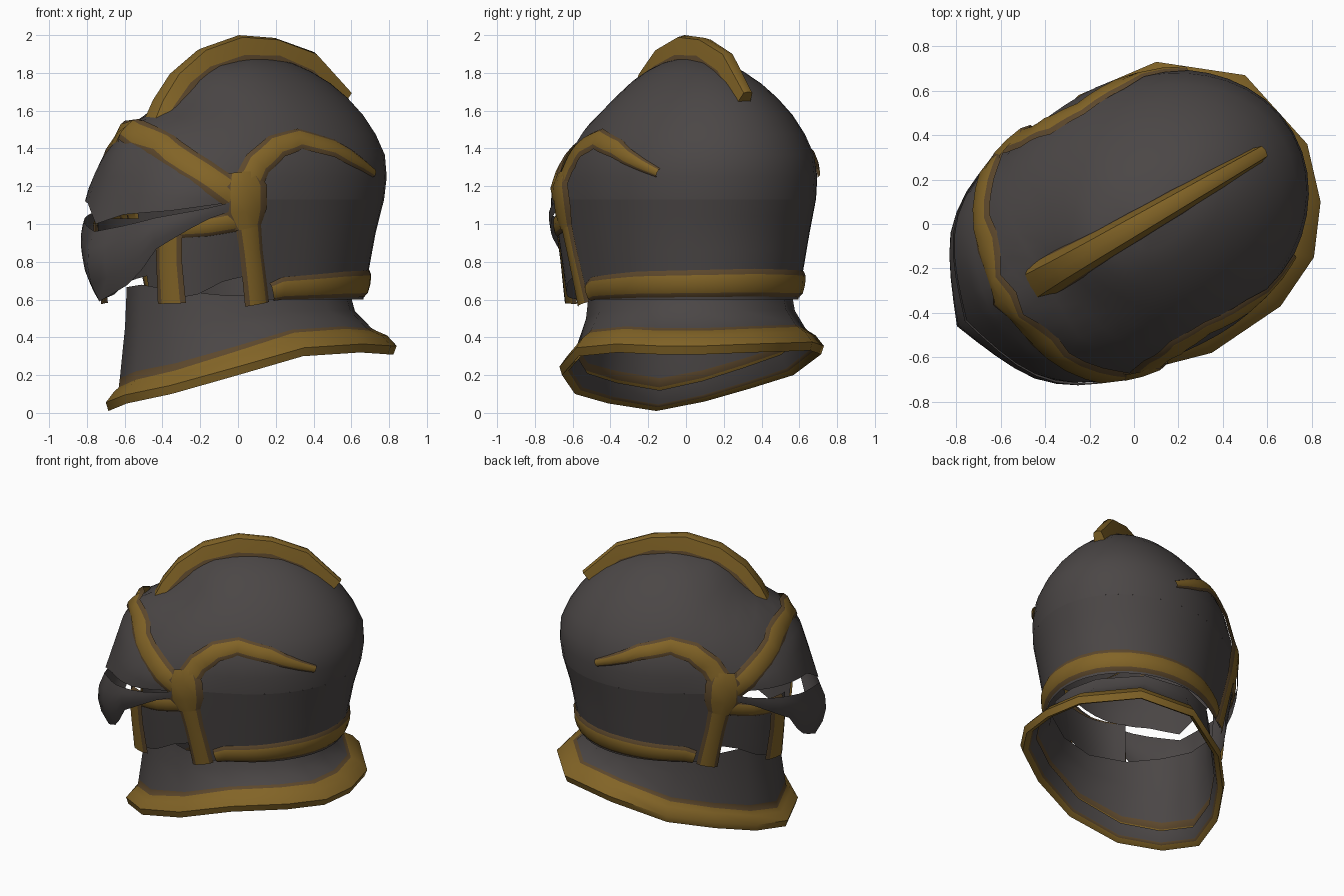
import bpy
import bmesh
from math import sin, cos, radians, atan2
from mathutils import Vector

cube = bpy.data.objects.get("Cube")
if cube:
    bpy.data.objects.remove(cube)


def material(name, rgb):
    m = bpy.data.materials.new(name)
    m.use_nodes = True
    m.diffuse_color = (*rgb, 1)
    bsdf = m.node_tree.nodes["Principled BSDF"]
    bsdf.inputs["Base Color"].default_value = (*rgb, 1)
    bsdf.inputs["Roughness"].default_value = 0.7
    return m


STEEL, GOLD, BROWN = range(3)
MATS = [material("dark_steel", (0.07, 0.062, 0.061)),
        material("old_gold", (0.225, 0.128, 0.02)),
        material("brown_edging", (0.108, 0.064, 0.025))]


def lerp_table(table, x):
    """Linear lookup in rows of (key, values...)."""
    if x <= table[0][0]:
        return table[0][1:]
    for lo, hi in zip(table, table[1:]):
        if x <= hi[0]:
            t = (x - lo[0]) / (hi[0] - lo[0])
            return tuple(p + (q - p) * t for p, q in zip(lo[1:], hi[1:]))
    return table[-1][1:]


# Shell rings: height, back radius, front radius, side radius
RINGS = [(0.58, 0.61, 0.76, 0.53), (0.95, 0.68, 0.79, 0.59), (1.2, 0.75, 0.79, 0.63),
         (1.38, 0.74, 0.79, 0.6), (1.5, 0.68, 0.75, 0.54), (1.6, 0.61, 0.56, 0.47),
         (1.7, 0.51, 0.45, 0.375), (1.78, 0.4, 0.37, 0.28), (1.85, 0.25, 0.25, 0.16),
         (1.89, 0.001, 0.001, 0.001)]
YAW = radians(210)


def place(u, w, z):
    """Forward, left-hand side and height to world space."""
    return Vector((u * cos(YAW) - w * sin(YAW), u * sin(YAW) + w * cos(YAW), z))


def shell(deg, z, push=0.0):
    back, front, side = lerp_table(RINGS, z)
    c, s = cos(radians(deg)), sin(radians(deg))
    n = 2 + max(0, c) * 1.2 * min(1, max(-0.2, (1.4 - z) / 0.25))
    a = front if c > 0 else back
    r = ((abs(c) / a) ** n + (abs(s) / side) ** n) ** (-1 / n) + push
    return place(r * c - 0.08, r * s, z)


def grid(name, rows, closed=False, colour=lambda i, j: STEEL, caps=False):
    """Skin rows of points into one smooth mesh."""
    n = len(rows[0])
    verts = [p for row in rows for p in row]
    faces, cols = [], []
    for i in range(len(rows) - 1):
        for j in range(n if closed else n - 1):
            k = (j + 1) % n
            faces.append((i * n + j, i * n + k, (i + 1) * n + k, (i + 1) * n + j))
            cols.append(colour(i, j))
    if caps:
        faces += [tuple(range(n))[::-1], tuple(range(len(verts) - n, len(verts)))]
        cols += [GOLD, GOLD]
    me = bpy.data.meshes.new(name)
    me.from_pydata(verts, [], faces)
    for m in MATS:
        me.materials.append(m)
    me.polygons.foreach_set("material_index", cols)
    bm = bmesh.new()
    bm.from_mesh(me)
    bmesh.ops.remove_doubles(bm, verts=bm.verts, dist=0.0021)
    bm.to_mesh(me)
    bm.free()
    ob = bpy.data.objects.new(name, me)
    bpy.context.collection.objects.link(ob)
    bpy.ops.object.select_all(action='DESELECT')
    ob.select_set(True)
    bpy.context.view_layer.objects.active = ob
    bpy.ops.object.shade_smooth_by_angle(angle=radians(50))
    return ob


def patch(name, start, end, cols, rows, low, high, push=lambda d, t: 0.0, ease=False):
    """Piece of the shell between two angles and two edge heights."""
    degs = [start + (end - start) * i / cols for i in range(cols + 1)]
    out = []
    for r in range(rows + 1):
        t = r / rows
        e = sin(t * radians(90)) if ease else t
        out.append([shell(d, low(d) + (high(d) - low(d)) * e, push(d, t)) for d in degs])
    return grid(name, out)


def ribbon(name, path, steps=3):
    """Low raised trim along (angle, height, half width) with brown edges."""
    pts = []
    for p, q in zip(path, path[1:]):
        pts += [[x + (y - x) * k / steps for x, y in zip(p, q)] for k in range(steps)]
    pts.append(path[-1])
    rows = []
    for i, (d, z, half) in enumerate(pts):
        a, b = pts[max(i - 1, 0)], pts[min(i + 1, len(pts) - 1)]
        tangent = shell(b[0], b[1]) - shell(a[0], a[1])
        normal = (shell(d + 1, z) - shell(d - 1, z)).cross(shell(d, z + .01) - shell(d, z - .01))
        normal.normalize()
        side = normal.cross(tangent).normalized()
        top = 0.016 + 0.1 * half
        rows.append([shell(d, z) + side * half * s + normal * h for s, h in
                     ((-1, .003), (-.66, top * .8), (0, top), (.66, top * .8), (1, .003))])
    return grid(name, rows, colour=lambda i, j: BROWN if j in (0, 3) else GOLD)


def mirrored(name, path, steps=3):
    ribbon("left_" + name, path, steps)
    ribbon("right_" + name, [(-d, z, h) for d, z, h in path], steps)


# Skull shell: crown above the brow line, and the back with the sides
BROW = [(0, 1.5), (20, 1.42), (40, 1.27), (56, 1.13)]


def brow(d):
    return lerp_table(BROW, min(abs(d), 360 - abs(d)))[0]


patch("crown", -180, 180, 48, 10, brow, lambda d: 1.89, ease=True)
patch("back_shell", 58, 302, 32, 6, lambda d: 0.6, lambda d: 1.13)

# Cheek guards with an arched lower edge
ARCH = [(22, 0.6), (36, 0.62), (48, 0.7), (60, 0.73)]
for label, sign in (("left", 1), ("right", -1)):
    patch(label + "_cheek_guard", 22 * sign, 62 * sign, 8, 4,
          lambda d: lerp_table(ARCH, abs(d))[0], lambda d: 1.03)

# Visor: beaked upper plate hanging lower on the left, and the pointed lower plate
UPPER_EDGE = [(-54, 1.14), (-30, 1.13), (-11, 1.11), (0, 1.0), (12, 1.05), (30, 1.07), (54, 1.12)]
patch("upper_visor", -54, 54, 18, 4, lambda d: lerp_table(UPPER_EDGE, d)[0],
      lambda d: max(brow(d), 1.14),
      lambda d, t: 0.005 + 0.155 * (1 - t) * (1 - abs(d) / 54) ** 1.7)
LOWER_PLATE = [(0, 0.59, 0.96), (16, 0.7, 1.0), (24, 0.86, 1.03), (42, 1.02, 1.08), (56, 1.09, 1.13)]
patch("lower_visor", -56, 56, 18, 4, lambda d: lerp_table(LOWER_PLATE, abs(d))[0],
      lambda d: lerp_table(LOWER_PLATE, abs(d))[1],
      lambda d, t: 0.022 + (0.145 + 0.23 * t * (1 - t)) * (1 - abs(d) / 56) ** 2)

# Raised trim
half_brow = [(d, z, 0.08) for d, z in BROW]
ribbon("brow_trim", [(-d, z, h) for d, z, h in half_brow[:0:-1]] + half_brow)
mirrored("hinge_boss", [(56, 1.27, 0.09), (57, 1.2, 0.125), (57, 1.07, 0.125), (58, 0.98, 0.08)], 1)
mirrored("side_strip", [(58, 1.06, 0.075), (60, 0.85, 0.065), (63, 0.575, 0.07)])
mirrored("cheek_front_trim", [(28, 1.0, 0.075), (27, 0.8, 0.075), (27, 0.58, 0.08)])
mirrored("cheek_top_trim", [(26, 0.98, 0.06), (42, 0.99, 0.055), (58, 1.03, 0.06)])
mirrored("wing_trim", [(57, 1.18, 0.08), (63, 1.32, 0.075), (73, 1.41, 0.07),
                       (87, 1.45, 0.06), (107, 1.4, 0.055), (134, 1.27, 0.025)])
ribbon("back_hem_trim", [(71, 0.64, 0.05), (78, 0.66, 0.06), (120, 0.68, 0.07), (180, 0.69, 0.075),
                         (240, 0.68, 0.07), (282, 0.66, 0.06), (289, 0.64, 0.05)], 6)

# Crest: forward position and height at its base, then along its ridge
CREST = [(0.55, 1.46, 0.58, 1.49), (0.42, 1.62, 0.5, 1.66), (0.32, 1.73, 0.4, 1.8),
         (0.21, 1.8, 0.23, 1.93), (0.0, 1.86, 0.0, 2.0), (-0.22, 1.86, -0.22, 1.985),
         (-0.42, 1.78, -0.46, 1.91), (-0.61, 1.62, -0.68, 1.7)]
rows = []
for i, (bu, bz, ru, rz) in enumerate(CREST):
    half = 0.1 - 0.008 * i
    rows.append([place(bu + (ru - bu) * t, 0.01 + half * s, bz + (rz - bz) * t) for s, t in
                 ((-1, -.05), (-.9, .25), (-.6, .92), (0, 1), (.6, .92), (.9, .25), (1, -.05))])
grid("crest", rows, caps=True, colour=lambda i, j: BROWN if j in (0, 5) else GOLD)

# Neck collar: flared from the neck to an uneven rim
RIM = [(.84, .1, .31), (.78, .36, .32), (.5, .67, .33), (.1, .73, .31), (-.25, .58, .2),
       (-.48, .35, .13), (-.64, .1, .06), (-.7, -.16, .01), (-.6, -.42, .05), (-.36, -.6, .1),
       (0, -.67, .2), (.35, -.58, .3), (.66, -.37, .32), (.81, -.15, .31)]


def collar_ring(scale, shift, lift, blend=0.0):
    ring = []
    for x, y, z in RIM:
        front = max(0, cos(atan2(y, x) - YAW))
        neck = 0.62 + 0.06 * front ** 6
        ring.append(Vector((x * scale + shift, y * scale,
                            (z + lift) * (1 - blend) + neck * blend)))
    return ring


collar = [collar_ring(.77, -.05, 0, 1), collar_ring(.79, -.045, .1, .62),
          collar_ring(.865, -.02, .12, .1), collar_ring(.885, -.012, .125),
          collar_ring(.94, 0, .1), collar_ring(1, 0, .045), collar_ring(.98, 0, 0),
          collar_ring(.93, 0, .02), collar_ring(.915, 0, .035), collar_ring(.87, -.01, .11)]
band = [STEEL, STEEL, BROWN, GOLD, GOLD, GOLD, GOLD, BROWN, STEEL]
grid("neck_collar", collar, closed=True, colour=lambda i, j: band[i])
